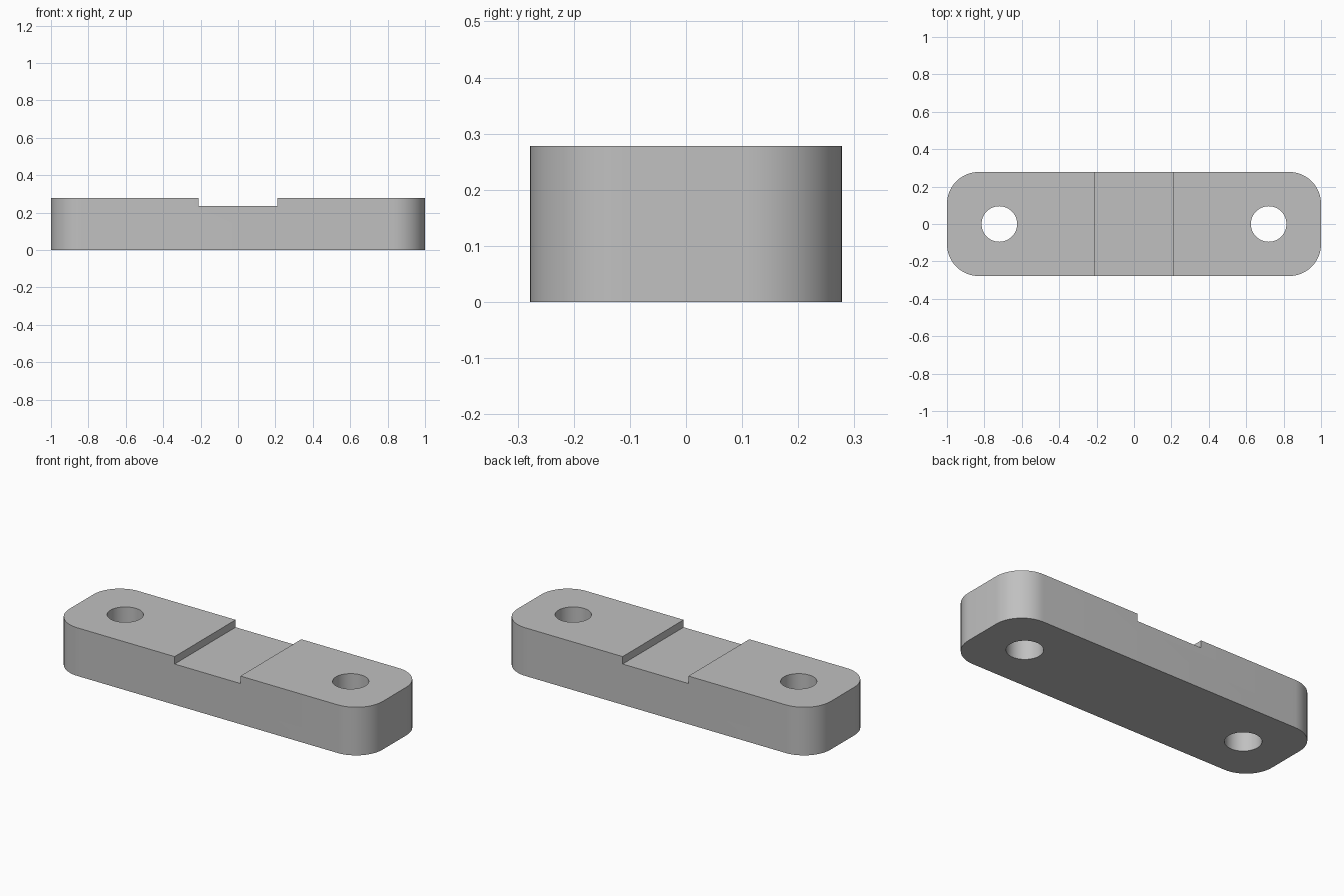
import bpy, bmesh
from math import pi, cos, sin, radians

if "Cube" in bpy.data.objects:
    bpy.data.objects.remove(bpy.data.objects["Cube"], do_unlink=True)

HALF_X, HALF_Y, HEIGHT = 1.0, 0.278, 0.278
CORNER, STEPS = 0.17, 16
HOLE_X, HOLE_R = 0.72, 0.095
NOTCH_X, NOTCH_Z = 0.21, 0.235

grey = bpy.data.materials.new("plain grey")
grey.use_nodes = True
colour = (0.53, 0.53, 0.53, 1)
grey.diffuse_color = colour
grey.node_tree.nodes["Principled BSDF"].inputs["Base Color"].default_value = colour


def prism(name, outline, z0, z1):
    """Extrude a flat outline upwards into a closed solid."""
    bm = bmesh.new()
    base = bm.faces.new([bm.verts.new((x, y, z0)) for x, y in outline])
    top = bmesh.ops.extrude_face_region(bm, geom=[base])
    for v in top["geom"]:
        if isinstance(v, bmesh.types.BMVert):
            v.co.z = z1
    bmesh.ops.recalc_face_normals(bm, faces=bm.faces)
    mesh = bpy.data.meshes.new(name)
    bm.to_mesh(mesh)
    bm.free()
    mesh.materials.append(grey)
    obj = bpy.data.objects.new(name, mesh)
    bpy.context.collection.objects.link(obj)
    return obj


def arc(cx, cy, r, start, sweep, steps):
    return [(cx + r * cos(start + sweep * i / steps),
             cy + r * sin(start + sweep * i / steps)) for i in range(steps + 1)]


# Bar with rounded corners
outline = []
for i, (sx, sy) in enumerate([(1, 1), (-1, 1), (-1, -1), (1, -1)]):
    outline += arc(sx * (HALF_X - CORNER), sy * (HALF_Y - CORNER),
                   CORNER, i * pi / 2, pi / 2, STEPS)
bar = prism("mounting_bar", outline, 0, HEIGHT)

# Cutters: two bolt holes and the shallow cross channel
cutters = [prism(f"{side}_hole_cutter", arc(x, 0, HOLE_R, 0, 2 * pi, 48)[:-1], -0.1, 0.5)
           for side, x in (("left", HOLE_X), ("right", -HOLE_X))]
channel = [(sx * NOTCH_X, sy * 0.5) for sx, sy in [(1, 1), (-1, 1), (-1, -1), (1, -1)]]
cutters.append(prism("channel_cutter", channel, NOTCH_Z, 0.5))

bpy.ops.object.select_all(action="DESELECT")
bpy.context.view_layer.objects.active = bar
bar.select_set(True)
for cutter in cutters:
    cutter.hide_render = True
    mod = bar.modifiers.new(cutter.name, "BOOLEAN")
    mod.operation = "DIFFERENCE"
    mod.solver = "EXACT"
    mod.object = cutter
    bpy.ops.object.modifier_apply(modifier=mod.name)
    bpy.data.objects.remove(cutter, do_unlink=True)

# Smooth round walls, sharp rims
bpy.ops.object.shade_smooth_by_angle(angle=radians(30))
